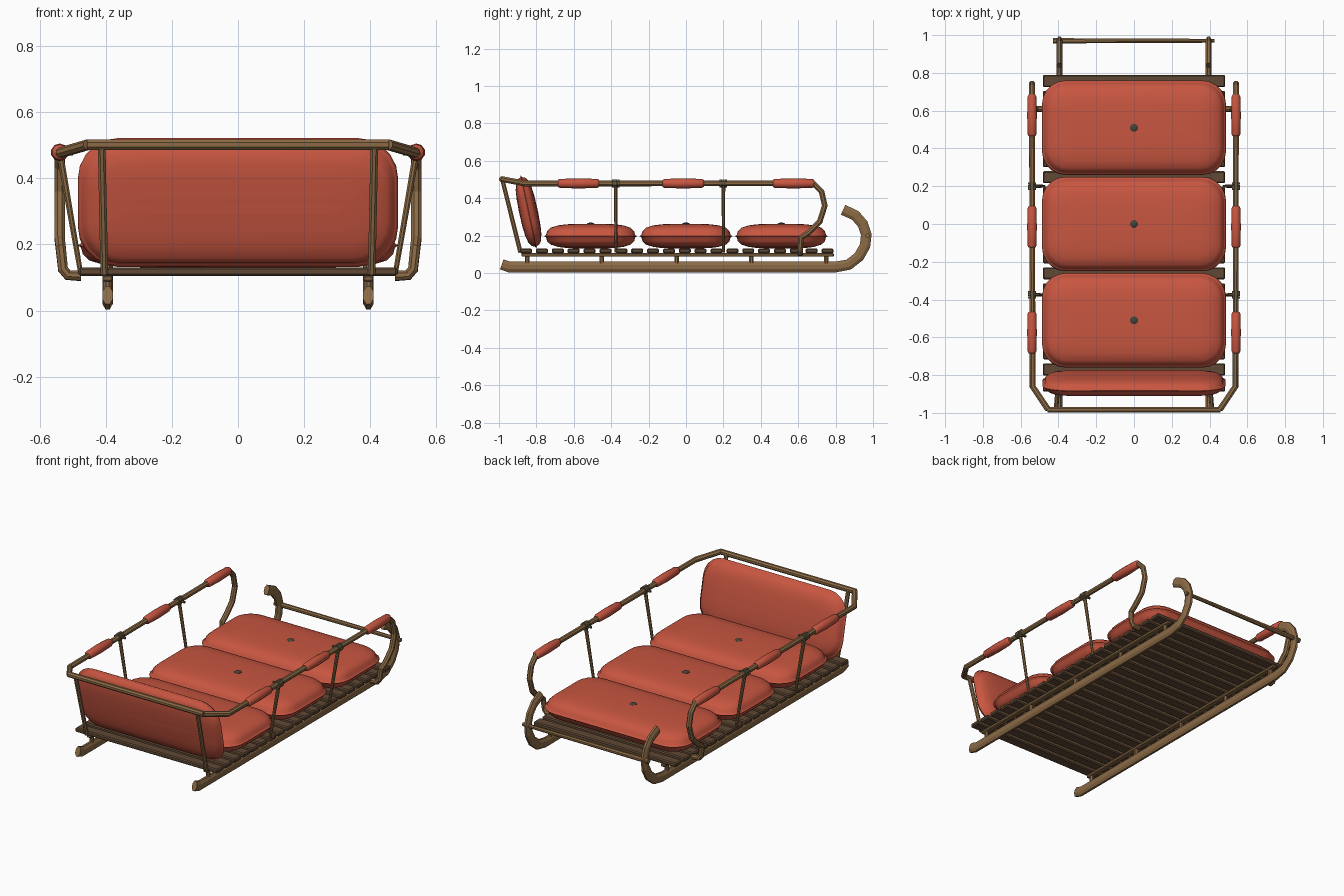
import bpy, bmesh, math
from mathutils import Vector, Matrix

if "Cube" in bpy.data.objects:
    bpy.data.objects.remove(bpy.data.objects["Cube"])


def material(name, rgb):
    m = bpy.data.materials.new(name)
    m.diffuse_color = (*rgb, 1)
    m.use_nodes = True
    m.node_tree.nodes["Principled BSDF"].inputs["Base Color"].default_value = m.diffuse_color
    return m


WOOD = material("light wood", (0.26, 0.145, 0.06))
DARK = material("dark wood", (0.115, 0.066, 0.035))
RED = material("red fabric", (0.58, 0.093, 0.052))
ROPE = material("olive rope", (0.13, 0.105, 0.055))
BUTTON = material("dark button", (0.07, 0.055, 0.04))


def finish(bm, name, mat, smooth=False):
    bmesh.ops.recalc_face_normals(bm, faces=bm.faces)
    me = bpy.data.meshes.new(name)
    bm.to_mesh(me)
    bm.free()
    me.materials.append(mat)
    ob = bpy.data.objects.new(name, me)
    bpy.context.collection.objects.link(ob)
    for p in me.polygons:
        p.use_smooth = smooth
    return ob


def skin(bm, rings):
    # bridge consecutive rings of points and cap both ends
    vs = [[bm.verts.new(p) for p in r] for r in rings]
    n = len(vs[0])
    for a, b in zip(vs, vs[1:]):
        for i in range(n):
            bm.faces.new((a[i], a[(i + 1) % n], b[(i + 1) % n], b[i]))
    bm.faces.new(vs[0])
    bm.faces.new(vs[-1])


def tube(name, pts, mat, radii, squash=1.0, sides=8, smooth=False):
    # sweep an ellipse along a path; squash narrows it along its side axis
    pts = [Vector(p) for p in pts]
    if not isinstance(radii, (list, tuple)):
        radii = [radii] * len(pts)
    side = Vector((1, 0, 0))
    if abs((pts[1] - pts[0]).normalized().x) > 0.9:
        side = Vector((0, 1, 0))
    rings = []
    for i, p in enumerate(pts):
        t = Vector((0, 0, 0))
        if i > 0:
            t += (p - pts[i - 1]).normalized()
        if i < len(pts) - 1:
            t += (pts[i + 1] - p).normalized()
        t.normalize()
        side = (side - t * side.dot(t)).normalized()
        up = t.cross(side)
        ring = []
        for k in range(sides):
            a = 2 * math.pi * (k + 0.5) / sides
            ring.append(p + radii[i] * (side * math.cos(a) * squash + up * math.sin(a)))
        rings.append(ring)
    bm = bmesh.new()
    skin(bm, rings)
    return finish(bm, name, mat, smooth)


def box(name, loc, size, mat, bevel=0.006):
    bm = bmesh.new()
    bmesh.ops.create_cube(bm, size=1, matrix=Matrix.Translation(loc) @ Matrix.Diagonal((*size, 1)))
    bmesh.ops.bevel(bm, geom=bm.edges[:], offset=bevel, segments=1, affect='EDGES')
    return finish(bm, name, mat)


def rounded(hx, hy, r, z):
    # rounded rectangle with slightly bowed sides
    out = []
    for q, (sx, sy) in enumerate(((1, 1), (-1, 1), (-1, -1), (1, -1))):
        for k in range(6):
            a = math.pi / 2 * (q + k / 5)
            out.append((sx * (hx - r) + r * math.cos(a), sy * (hy - r) + r * math.sin(a), z))
    return out


def cushion(name, hx, hy, hz, matrix):
    half = [(0.0, 0.0), (0.008, 0.05), (0.012, 0.12), (0.017, 0.4), (0.036, 0.68),
            (0.075, 0.87), (0.12, 0.96), (0.19, 1.0)]
    prof = [(i, -f) for i, f in reversed(half[1:])] + half
    bm = bmesh.new()
    skin(bm, [rounded(hx - i, hy - i, max(0.03, 0.125 - 0.5 * i), f * hz) for i, f in prof])
    bm.transform(matrix)
    return finish(bm, name, RED, True)


# seat cushions with a centre button each
for i, y in enumerate((-0.51, 0, 0.51)):
    cushion(f"seat_cushion_{i}", 0.487, 0.25, 0.066, Matrix.Translation((0, y, 0.197)))
    tube(f"cushion_button_{i}", [(0, y, 0.255), (0, y, 0.264), (0, y, 0.269)], BUTTON, [0.022, 0.022, 0.01])

# leaning back cushion
cushion("back_cushion", 0.485, 0.2, 0.05,
        Matrix.Translation((0, -0.842, 0.327)) @ Matrix.Rotation(math.radians(102), 4, 'X'))

# deck slats
N = 20
for i in range(N):
    box(f"slat_{i}", (0, -0.855 + i * 1.612 / (N - 1), 0.118), (0.965, 0.064, 0.026), DARK)

RUNNER = [(-0.985, 0.046), (-0.945, 0.032), (0.8, 0.032), (0.87, 0.045), (0.925, 0.088), (0.957, 0.145),
          (0.964, 0.205), (0.945, 0.262), (0.905, 0.308), (0.84, 0.338)]
RAIL = [(0.455, -0.982, 0.502), (0.537, -0.86, 0.478), (0.54, 0.68, 0.48), (0.54, 0.725, 0.435),
        (0.54, 0.742, 0.36), (0.54, 0.715, 0.275), (0.54, 0.655, 0.215), (0.537, 0.615, 0.19),
        (0.53, 0.61, 0.125), (0.515, 0.61, 0.107), (0.475, 0.61, 0.105)]

for s, side in ((-1, "left"), (1, "right")):
    # curled runner, bearer and short posts
    tube(f"{side}_runner", [(s * 0.395, y, z) for y, z in RUNNER], WOOD, 0.031, squash=0.55)
    box(f"{side}_bearer", (s * 0.395, -0.045, 0.097), (0.03, 1.67, 0.018), WOOD, 0.004)
    for i in range(5):
        y = -0.85 + 0.4 * i
        tube(f"{side}_runner_post_{i}", [(s * 0.395, y, 0.04), (s * 0.395, y, 0.1)], WOOD, 0.013)
    # hand rail sweeping down to the deck at the far end
    tube(f"{side}_hand_rail", [(s * x, y, z) for x, y, z in RAIL], WOOD, 0.0165)
    # padded grips
    for i, y in enumerate((-0.575, -0.015, 0.575)):
        ys = (-0.11, -0.1, 0, 0.1, 0.11)
        tube(f"{side}_grip_{i}", [(s * 0.54, y + d, 0.479) for d in ys], RED,
             [0.019, 0.024, 0.027, 0.024, 0.019], sides=10, smooth=True)
    # slanted stays lashed to the rail with rope
    for i, y in enumerate((-0.375, 0.2)):
        tube(f"{side}_stay_{i}", [(s * 0.54, y, 0.478), (s * 0.476, y, 0.11)], WOOD, [0.011, 0.008])
        for k in (-1, 0, 1):
            yy = y + k * 0.014
            tube(f"{side}_lashing_{i}_{k + 1}", [(s * 0.54, yy - 0.006, 0.479), (s * 0.54, yy + 0.006, 0.479)],
                 ROPE, 0.0235)
        tube(f"{side}_lashing_knot_{i}", [(s * 0.5, y, 0.478), (s * 0.562, y, 0.478)], ROPE, 0.008, sides=6)
    # back post
    tube(f"{side}_back_post", [(s * 0.405, -0.885, 0.11), (s * 0.413, -0.982, 0.5)], WOOD, 0.0125)

# cross bars at both ends
tube("back_top_bar", [(-0.458, -0.984, 0.502), (0.458, -0.984, 0.502)], WOOD, 0.0165)
tube("runner_cross_bar", [(-0.428, 0.97, 0.2), (0.425, 0.97, 0.2)], WOOD, [0.015, 0.011])
